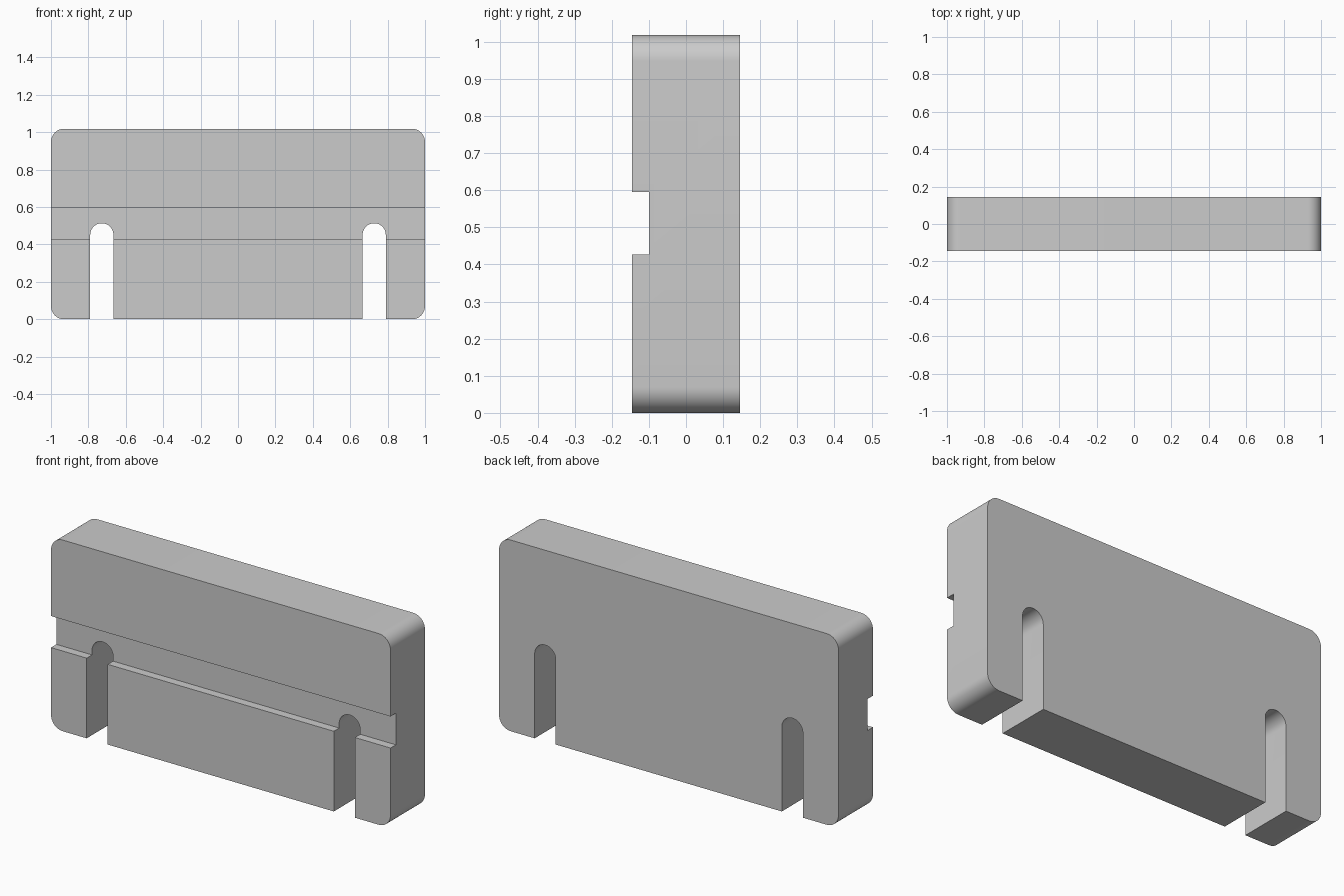
import bpy, bmesh
from math import sin, cos, pi, radians

if "Cube" in bpy.data.objects:
    bpy.data.objects.remove(bpy.data.objects["Cube"])

HALF_W, HEIGHT, HALF_T = 1.0, 1.018, 0.145
CORNER_R = 0.07
SLOT_X, SLOT_R, SLOT_TOP = 0.728, 0.062, 0.513
GROOVE_Z0, GROOVE_Z1, GROOVE_DEPTH = 0.427, 0.595, 0.045


def arc(cx, cz, r, start, end, steps):
    angles = [radians(start + (end - start) * i / steps) for i in range(steps + 1)]
    return [(cx + r * cos(a), cz + r * sin(a)) for a in angles]


# Right half of the outline: slot, bottom corner, top corner
half = [(SLOT_X - SLOT_R, 0)]
half += arc(SLOT_X, SLOT_TOP - SLOT_R, SLOT_R, 180, 0, 24)
half += [(SLOT_X + SLOT_R, 0)]
half += arc(HALF_W - CORNER_R, CORNER_R, CORNER_R, -90, 0, 12)
half += arc(HALF_W - CORNER_R, HEIGHT - CORNER_R, CORNER_R, 0, 90, 12)
outline = half + [(-x, z) for x, z in reversed(half)]

# Plate: outline extruded through its thickness
bm = bmesh.new()
face = bm.faces.new([bm.verts.new((x, -HALF_T, z)) for x, z in outline])
ext = bmesh.ops.extrude_face_region(bm, geom=[face])
verts = [g for g in ext["geom"] if isinstance(g, bmesh.types.BMVert)]
bmesh.ops.translate(bm, verts=verts, vec=(0, 2 * HALF_T, 0))
bmesh.ops.recalc_face_normals(bm, faces=bm.faces)
mesh = bpy.data.meshes.new("slotted_plate")
bm.to_mesh(mesh)
bm.free()
plate = bpy.data.objects.new("slotted_plate", mesh)
bpy.context.collection.objects.link(plate)

# Horizontal groove across the front face
bpy.ops.mesh.primitive_cube_add(size=1, location=(0, -HALF_T, (GROOVE_Z0 + GROOVE_Z1) / 2))
cutter = bpy.context.object
cutter.name = "groove_cutter"
cutter.scale = (2.4, 2 * GROOVE_DEPTH, GROOVE_Z1 - GROOVE_Z0)
cutter.hide_render = True

bpy.ops.object.select_all(action='DESELECT')
plate.select_set(True)
bpy.context.view_layer.objects.active = plate
mod = plate.modifiers.new("groove", 'BOOLEAN')
mod.operation = 'DIFFERENCE'
mod.solver = 'EXACT'
mod.object = cutter
bpy.ops.object.modifier_apply(modifier=mod.name)
bpy.data.objects.remove(cutter, do_unlink=True)

# Smooth round corners and slot ends, crisp edges elsewhere
bpy.ops.object.shade_smooth_by_angle(angle=radians(30))
